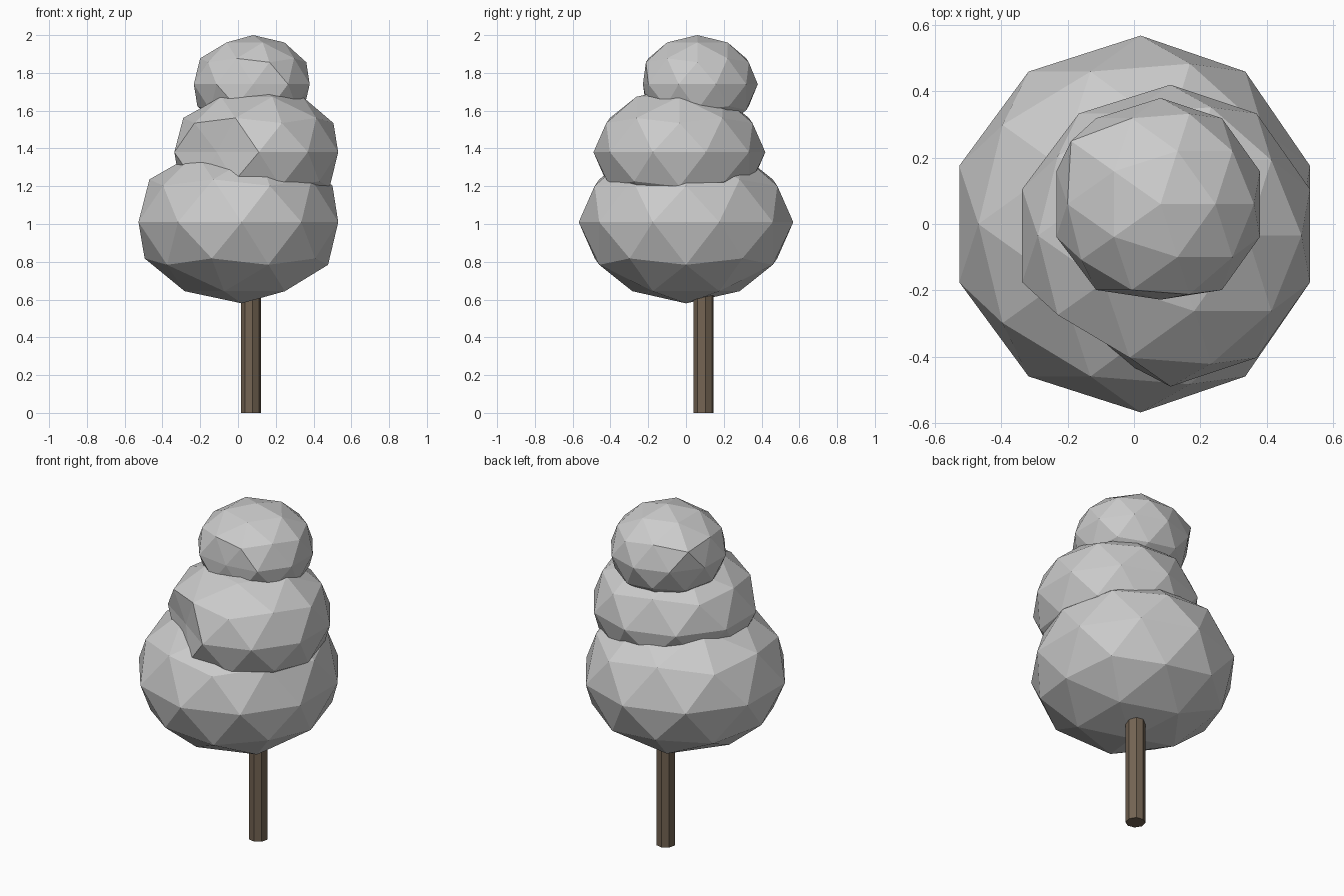
import bpy, bmesh
from math import cos, sin, radians
from mathutils import Vector

cube = bpy.data.objects.get("Cube")
if cube:
    bpy.data.objects.remove(cube, do_unlink=True)


def material(name, rgb):
    mat = bpy.data.materials.new(name)
    mat.use_nodes = True
    mat.diffuse_color = (*rgb, 1)
    mat.node_tree.nodes["Principled BSDF"].inputs["Base Color"].default_value = (*rgb, 1)
    return mat


def add_object(name, bm, mat, location):
    mesh = bpy.data.meshes.new(name)
    bm.to_mesh(mesh)
    bm.free()
    mesh.materials.append(mat)
    obj = bpy.data.objects.new(name, mesh)
    obj.location = location
    bpy.context.collection.objects.link(obj)
    return obj


def foliage_ball(name, location, west, east, depth, height, nudges=()):
    """Faceted ball; each nudge is (angle, height, radial factor) for one corner."""
    bm = bmesh.new()
    bmesh.ops.create_icosphere(bm, subdivisions=2, radius=1)
    for angle, level, factor in nudges:
        r = (1 - level ** 2) ** 0.5
        target = Vector((r * cos(radians(angle)), r * sin(radians(angle)), level))
        corner = min(bm.verts, key=lambda v: (v.co - target).length)
        corner.co.xy *= factor
    for v in bm.verts:
        v.co.x *= east if v.co.x > 0 else west
        v.co.y *= depth
        v.co.z *= height
    return add_object(name, bm, leaf, location)


leaf = material("pale grey foliage", (0.6, 0.6, 0.6))
bark = material("brown bark", (0.17, 0.125, 0.085))

# Foliage: three stacked balls with a few dented corners
foliage_ball("lower_foliage", (0.02, 0, 1.01), 0.575, 0.537, 0.568, 0.43)
foliage_ball("middle_foliage", (0.11, -0.035, 1.38), 0.47, 0.442, 0.455, 0.345,
             [(234, 0, 0.8)])
foliage_ball("upper_foliage", (0.08, 0.06, 1.74), 0.33, 0.315, 0.32, 0.26,
             [(270, 0, 0.9), (144, 0.447, 1.13)])

# Trunk: eight-sided post reaching into the lower foliage
bm = bmesh.new()
bmesh.ops.create_cone(bm, cap_ends=True, segments=8, radius1=0.054, radius2=0.054, depth=0.8)
trunk = add_object("trunk", bm, bark, (0.068, 0.093, 0.4))
trunk.rotation_euler.z = radians(10)
